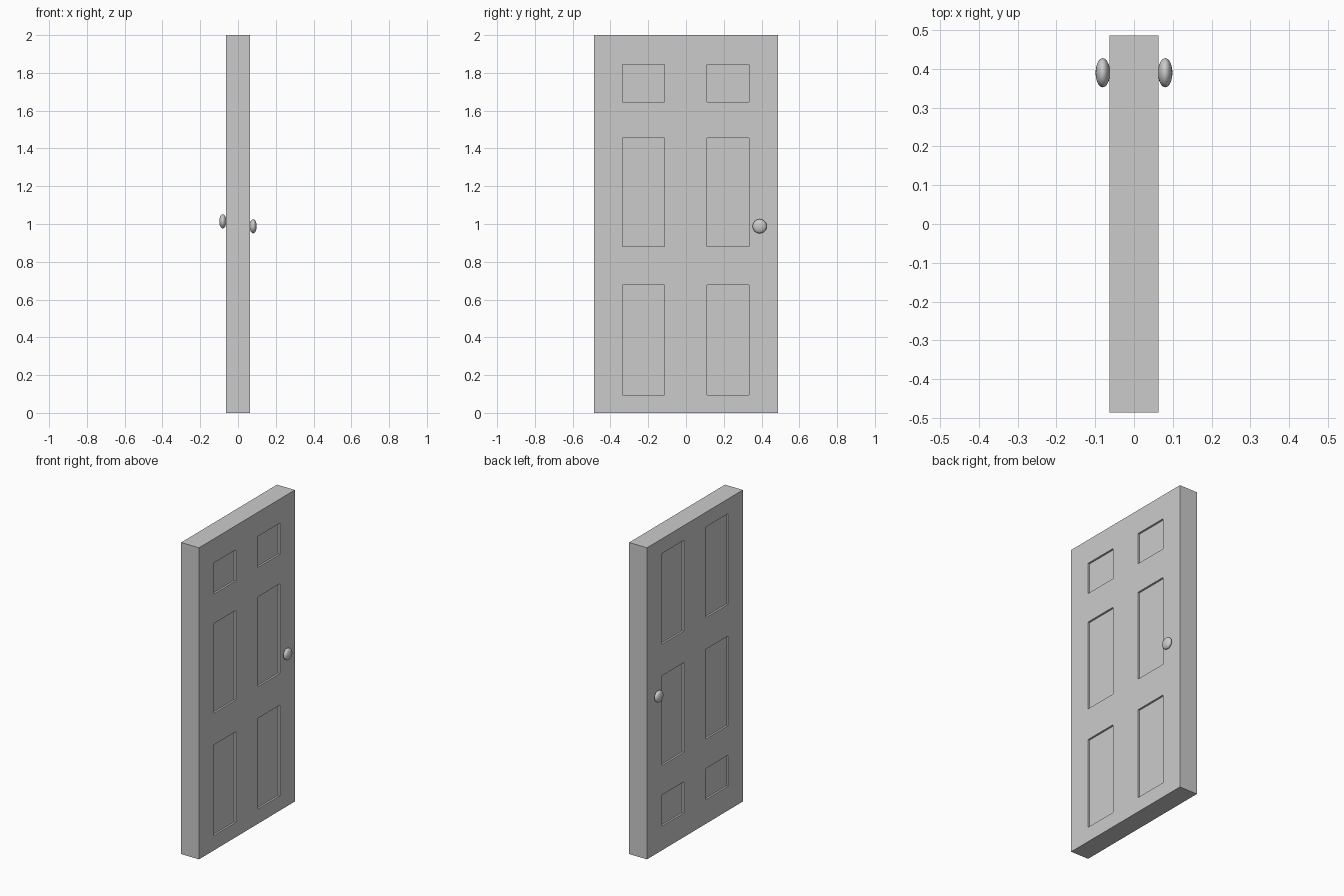
import bpy, bmesh
from mathutils import Matrix, Vector

if "Cube" in bpy.data.objects:
    bpy.data.objects.remove(bpy.data.objects["Cube"])

HALF_T, HALF_W, HEIGHT, DEPTH = 0.0635, 0.486, 2.0, 0.012
COLUMNS = [(-0.336, -0.113), (0.112, 0.334)]
ROWS = [(0.095, 0.677), (0.88, 1.456), (1.645, 1.845)]


def add_box(bm, lo, hi):
    lo, hi = Vector(lo), Vector(hi)
    mat = Matrix.Translation((lo + hi) / 2) @ Matrix.Diagonal((*(hi - lo), 1))
    bmesh.ops.create_cube(bm, size=1, matrix=mat)


def make_object(name, bm):
    mesh = bpy.data.meshes.new(name)
    bm.to_mesh(mesh)
    bm.free()
    ob = bpy.data.objects.new(name, mesh)
    bpy.context.collection.objects.link(ob)
    return ob


# Door slab
bm = bmesh.new()
add_box(bm, (-HALF_T, -HALF_W, 0), (HALF_T, HALF_W, HEIGHT))
door = make_object("door_slab", bm)

# Recess cutters: the back face carries the same layout turned upside down
bm = bmesh.new()
for y0, y1 in COLUMNS:
    for z0, z1 in ROWS:
        add_box(bm, (HALF_T - DEPTH, y0, z0), (HALF_T + 0.05, y1, z1))
        add_box(bm, (-HALF_T - 0.05, y0, HEIGHT - z1), (-HALF_T + DEPTH, y1, HEIGHT - z0))
cutter = make_object("panel_cutter", bm)

mod = door.modifiers.new("panels", 'BOOLEAN')
mod.operation, mod.solver, mod.object = 'DIFFERENCE', 'EXACT', cutter
bpy.context.view_layer.objects.active = door
bpy.ops.object.modifier_apply(modifier=mod.name)
bpy.data.objects.remove(cutter)

# Flattened round knobs, one on each face
for name, side, z in (("knob_right", 1, 0.988), ("knob_left", -1, 1.014)):
    bm = bmesh.new()
    bmesh.ops.create_uvsphere(bm, u_segments=32, v_segments=16, radius=1,
                              matrix=Matrix.Diagonal((0.0185, 0.0375, 0.0375, 1)))
    for f in bm.faces:
        f.smooth = True
    knob = make_object(name, bm)
    knob.location = (side * 0.0805, 0.39, z)
